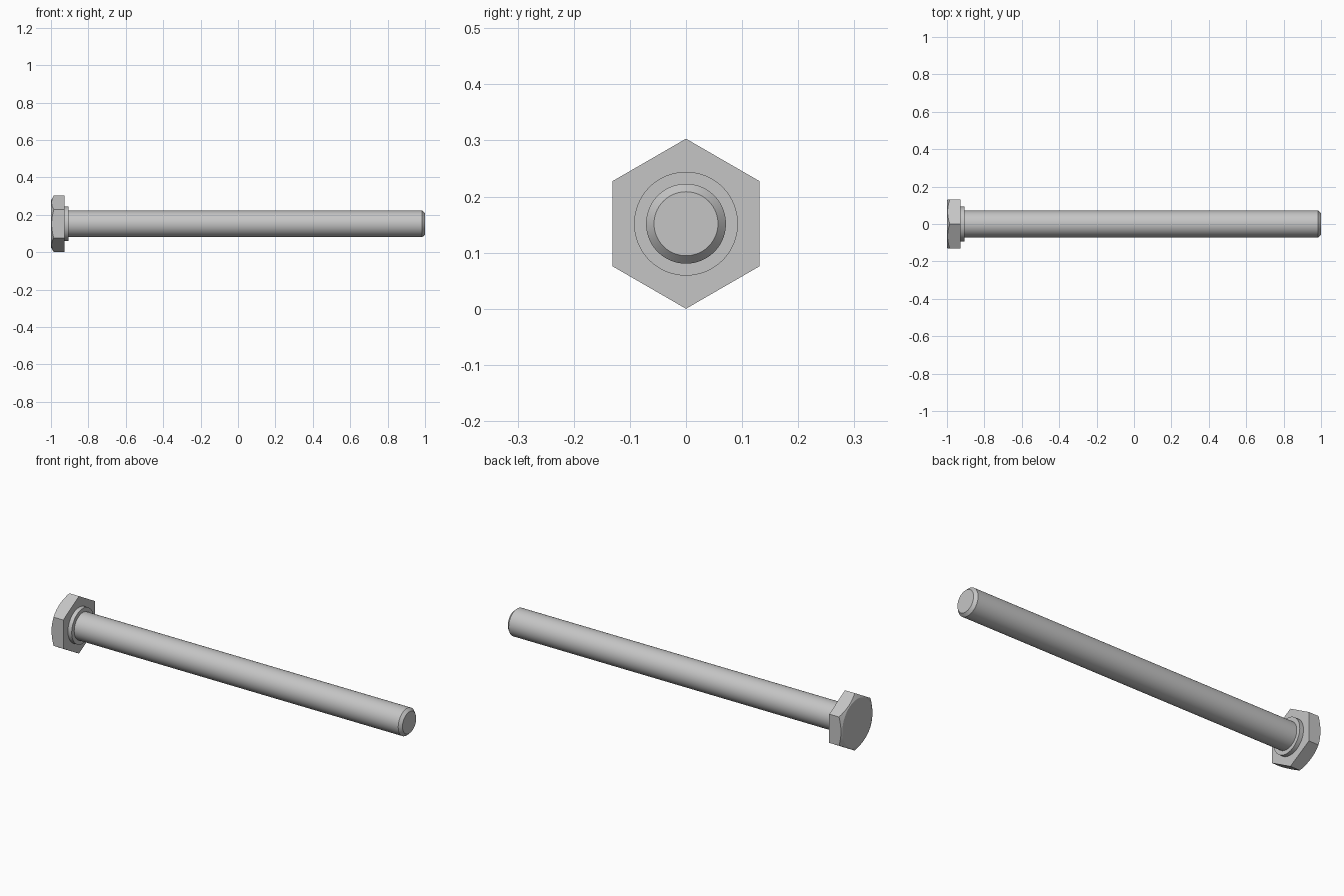
import bpy, bmesh, math

AXIS_Z = 0.1515      # height of the bolt axis
HEX_RADIUS = 0.1515  # centre to corner

cube = bpy.data.objects.get("Cube")
if cube:
    bpy.data.objects.remove(cube, do_unlink=True)

steel = bpy.data.materials.new("grey_steel")
steel.use_nodes = True
colour = (0.56, 0.56, 0.56, 1)
steel.diffuse_color = colour
steel.node_tree.nodes["Principled BSDF"].inputs["Base Color"].default_value = colour


def turned(name, profile, sides=96):
    """Capped solid of (x, radius) rings around the bolt axis."""
    bm = bmesh.new()
    rings = []
    for x, r in profile:
        angles = [2 * math.pi * i / sides for i in range(sides)]
        rings.append([bm.verts.new((x, r * math.sin(a), AXIS_Z + r * math.cos(a)))
                      for a in angles])
    for a, b in zip(rings, rings[1:]):
        for i in range(sides):
            j = (i + 1) % sides
            bm.faces.new((a[i], a[j], b[j], b[i]))
    bm.faces.new(rings[0])
    bm.faces.new(rings[-1])
    bmesh.ops.recalc_face_normals(bm, faces=bm.faces)
    mesh = bpy.data.meshes.new(name)
    bm.to_mesh(mesh)
    bm.free()
    mesh.materials.append(steel)
    obj = bpy.data.objects.new(name, mesh)
    bpy.context.collection.objects.link(obj)
    return obj


def activate(obj):
    bpy.ops.object.select_all(action='DESELECT')
    obj.select_set(True)
    bpy.context.view_layer.objects.active = obj


# Hexagonal head, its outer corners trimmed by a 30 degree cone
head = turned("hex_head", [(-1.02, HEX_RADIUS), (-0.928, HEX_RADIUS)], sides=6)
face_r = 0.125
wide_r = face_r + 0.04 / math.tan(math.radians(30))
cutter = turned("chamfer_cutter", [(-1, face_r), (-0.96, wide_r), (-0.9, wide_r)])
cutter.hide_render = True
trim = head.modifiers.new("corner_chamfer", 'BOOLEAN')
trim.operation = 'INTERSECT'
trim.solver = 'EXACT'
trim.object = cutter
activate(head)
bpy.ops.object.modifier_apply(modifier=trim.name)
bpy.data.objects.remove(cutter, do_unlink=True)

# Round collar under the head
collar = turned("collar", [(-0.93, 0.0925), (-0.906, 0.0925)])

# Plain shaft with a chamfered tip
shaft = turned("shaft", [(-0.92, 0.0712), (0.985, 0.0712), (1, 0.057)])

for part in (head, collar, shaft):
    activate(part)
    bpy.ops.object.shade_smooth_by_angle(angle=math.radians(25))
